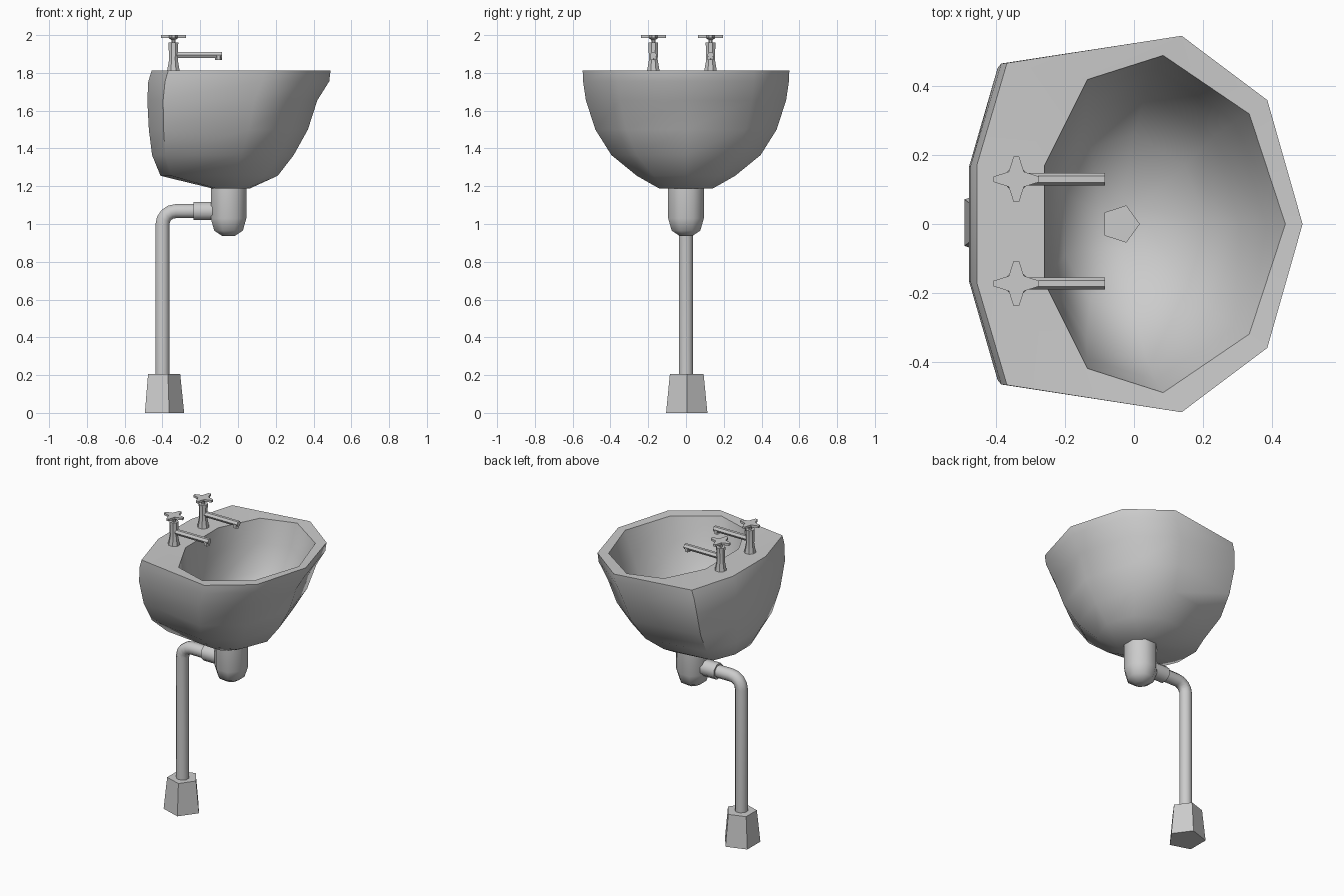
import bpy, bmesh, math
from mathutils import Vector

cube = bpy.data.objects.get("Cube")
if cube:
    bpy.data.objects.remove(cube, do_unlink=True)

grey = bpy.data.materials.new("grey")
grey.use_nodes = True
grey.diffuse_color = (0.6, 0.6, 0.6, 1)
grey.node_tree.nodes["Principled BSDF"].inputs["Base Color"].default_value = (0.6, 0.6, 0.6, 1)


def loft(name, rings, angle=40, caps=(True, True)):
    """Skin a stack of equally sized point rings."""
    bm = bmesh.new()
    loops = [[bm.verts.new(p) for p in ring] for ring in rings]
    for a, b in zip(loops, loops[1:]):
        for i in range(len(a)):
            j = (i + 1) % len(a)
            bm.faces.new((a[i], a[j], b[j], b[i]))
    for loop, cap in zip((loops[0], loops[-1]), caps):
        if cap:
            bm.faces.new(loop)
    bmesh.ops.recalc_face_normals(bm, faces=bm.faces)
    mesh = bpy.data.meshes.new(name)
    bm.to_mesh(mesh)
    bm.free()
    mesh.materials.append(grey)
    obj = bpy.data.objects.new(name, mesh)
    bpy.context.collection.objects.link(obj)
    bpy.ops.object.select_all(action='DESELECT')
    obj.select_set(True)
    bpy.context.view_layer.objects.active = obj
    if angle:
        bpy.ops.object.shade_smooth_by_angle(angle=math.radians(angle))
    return obj


def lathe(name, x, y, profile, sides, turn=0.0, angle=40):
    """Stack of regular polygons from (radius, height) pairs."""
    steps = [turn + 2 * math.pi * i / sides for i in range(sides)]
    return loft(name, [[(x + r * math.cos(a), y + r * math.sin(a), z) for a in steps]
                       for r, z in profile], angle)


def tube(name, path, radius, sides=8):
    """Pipe along a path in the xz plane at a fixed y."""
    pts = [Vector(p) for p in path]
    rings = []
    for i, p in enumerate(pts):
        t = (pts[min(i + 1, len(pts) - 1)] - pts[max(i - 1, 0)]).normalized()
        n = t.cross(Vector((0, 1, 0)))
        rings.append([p + radius * (math.cos(a) * n + math.sin(a) * Vector((0, 1, 0)))
                      for a in (2 * math.pi * (k + .5) / sides for k in range(sides))])
    return loft(name, rings, 50)


def mirrored(half):
    """Complete an outline whose first point lies on the y = 0 axis."""
    return half + [(x, -y) for x, y in reversed(half[1:])]


# Basin: outer shell, flat rim and inner bowl in one skin
outer = mirrored([(0.49, 0), (0.385, 0.36), (0.13, 0.547), (-0.39, 0.468), (-0.48, 0.17)])
inner = mirrored([(0.44, 0), (0.335, 0.32), (0.085, 0.49), (-0.135, 0.42), (-0.26, 0.17)])


def fit(outline, back, front, half, z):
    x0, x1 = min(p[0] for p in outline), max(p[0] for p in outline)
    w = max(p[1] for p in outline)
    return [(back + (x - x0) / (x1 - x0) * (front - back), y * half / w, z) for x, y in outline]


shell = [(-0.13, 0.06, 0.14, 1.187), (-0.41, 0.21, 0.26, 1.255), (-0.455, 0.295, 0.395, 1.365),
         (-0.472, 0.37, 0.48, 1.5), (-0.48, 0.42, 0.53, 1.655), (-0.475, 0.483, 0.545, 1.755),
         (-0.457, 0.49, 0.547, 1.812)]
bowl = [(-0.26, 0.44, 0.49, 1.808), (-0.25, 0.385, 0.455, 1.66), (-0.235, 0.31, 0.385, 1.48),
        (-0.2, 0.21, 0.26, 1.34), (-0.1, 0.04, 0.08, 1.27)]
loft("basin", [fit(outer, *s) for s in shell] + [fit(inner, *s) for s in bowl], 60)

# Drain and waste trap
lathe("drain", -0.04, 0, [(0.057, 1.268), (0.057, 1.276)], 5, 0, 0)
lathe("trap", -0.05, 0, [(0.102, 1.2), (0.102, 1.03), (0.082, 0.965), (0.035, 0.936)], 8, math.pi / 8, 50)
tube("trap_collar", [(-0.235, 0, 1.068), (-0.12, 0, 1.068)], 0.052, 8)

# Waste pipe with a rounded elbow, and its floor foot
bend = [(-0.33 - 0.07 * math.sin(a), 0, 0.998 + 0.07 * math.cos(a))
        for a in (math.pi / 8 * k for k in range(5))]
tube("waste_pipe", [(-0.2, 0, 1.068)] + bend + [(-0.4, 0, 0.15)], 0.04)
lathe("pipe_foot", -0.4, 0.004, [(0.115, 0), (0.094, 0.205)], 5, 0, 0)

# Pair of taps
for side, y in (("left", 0.13), ("right", -0.173)):
    x = -0.342
    lathe(side + "_tap_body", x, y, [(0.037, 1.805), (0.025, 1.87), (0.028, 1.96)], 8, math.pi / 8)
    lathe(side + "_tap_stem", x, y, [(0.011, 1.955), (0.012, 1.975), (0.033, 1.988)], 8, math.pi / 8)
    tube(side + "_tap_spout", [(-0.34, y, 1.895), (-0.085, y, 1.895)], 0.018, 6)
    lathe(side + "_tap_nozzle", -0.103, y, [(0.018, 1.867), (0.018, 1.895)], 6)
    # Four-armed handle
    star = []
    for k in range(4):
        a = k * math.pi / 2
        for px, py in ((0.066, -0.008), (0.066, 0.008), (0.022, 0.022)):
            star.append((x + px * math.cos(a) - py * math.sin(a), y + px * math.sin(a) + py * math.cos(a)))
    loft(side + "_tap_handle", [[(px, py, z) for px, py in star] for z in (1.986, 2.0)], 0)
